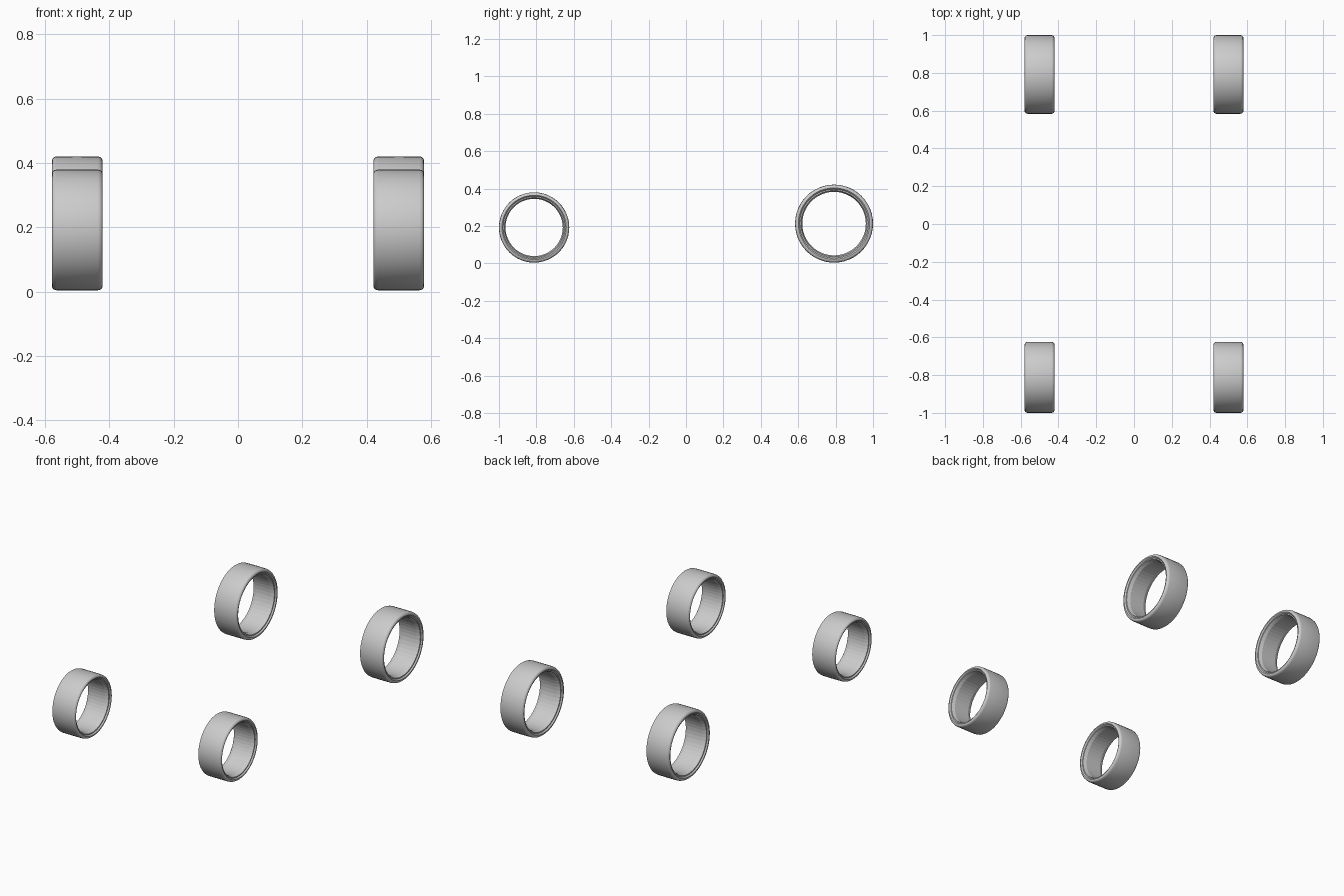
import bpy, math

if "Cube" in bpy.data.objects:
    bpy.data.objects.remove(bpy.data.objects["Cube"])

# Half cross-section: (x offset, depth below tread as fraction of radius)
HALF = [(0.000, 0.000), (0.064, 0.002), (0.071, 0.010), (0.076, 0.030),
        (0.079, 0.060), (0.079, 0.085), (0.076, 0.105), (0.071, 0.118),
        (0.071, 0.150), (0.050, 0.185)]
SEG = 48


def tire(name, x, y, z, radius):
    # Closed ring profile: right half from tread to bore, then mirrored left half
    prof = HALF + [(-px, d) for px, d in reversed(HALF[1:])]
    n = len(prof)
    bore = len(HALF) - 1
    verts, faces = [], []
    for s in range(SEG):
        a = 2 * math.pi * s / SEG
        for px, d in prof:
            r = radius * (1 - d)
            verts.append((px, r * math.cos(a), r * math.sin(a)))
    for s in range(SEG):
        t = (s + 1) % SEG
        for i in range(n):
            j = (i + 1) % n
            faces.append((s * n + i, s * n + j, t * n + j, t * n + i))
    mesh = bpy.data.meshes.new(name)
    mesh.from_pydata(verts, [], faces)
    obj = bpy.data.objects.new(name, mesh)
    bpy.context.collection.objects.link(obj)
    obj.location = (x, y, z)
    # Outward normals
    bpy.ops.object.select_all(action='DESELECT')
    obj.select_set(True)
    bpy.context.view_layer.objects.active = obj
    bpy.ops.object.mode_set(mode='EDIT')
    bpy.ops.mesh.select_all(action='SELECT')
    bpy.ops.mesh.normals_make_consistent(inside=False)
    bpy.ops.object.mode_set(mode='OBJECT')
    bpy.ops.object.shade_smooth_by_angle(angle=math.radians(35))
    # Faceted bore
    for p in mesh.polygons:
        if p.index % n in (bore - 1, bore, bore + 1):
            p.use_smooth = False


# Small front pair, larger rear pair
for side, sx in (("left", -1), ("right", 1)):
    tire("front_tire_" + side, sx * 0.5, -0.812, 0.192, 0.188)
    tire("rear_tire_" + side, sx * 0.5, 0.7915, 0.2125, 0.2085)
